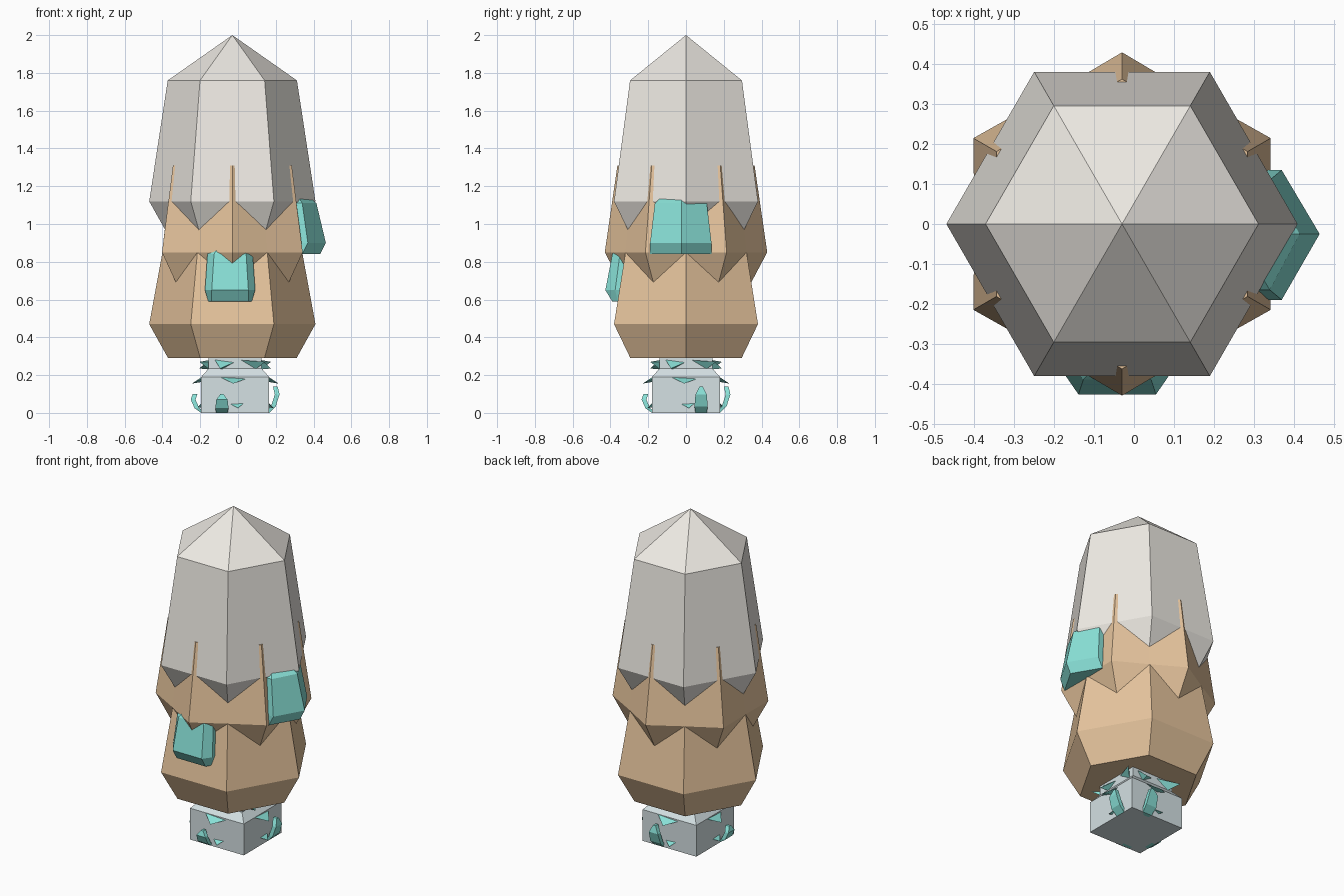
import bpy
from math import cos, sin, radians, pi

if "Cube" in bpy.data.objects:
    bpy.data.objects.remove(bpy.data.objects["Cube"])

CX = -0.03  # axis of the hexagonal body


def mat(name, rgb):
    m = bpy.data.materials.new(name)
    m.diffuse_color = (*rgb, 1)
    m.use_nodes = True
    m.node_tree.nodes["Principled BSDF"].inputs["Base Color"].default_value = m.diffuse_color
    return m


CREAM = mat("cream", (0.85, 0.82, 0.77))
TAN = mat("tan", (0.80, 0.56, 0.34))
TEAL = mat("teal", (0.25, 0.75, 0.68))
PALE = mat("pale_blue", (0.66, 0.75, 0.77))


def mesh(name, verts, faces, material):
    me = bpy.data.meshes.new(name)
    me.from_pydata(verts, [], faces)
    me.materials.append(material)
    ob = bpy.data.objects.new(name, me)
    bpy.context.collection.objects.link(ob)
    bpy.context.view_layer.objects.active = ob
    bpy.ops.object.mode_set(mode='EDIT')
    bpy.ops.mesh.select_all(action='SELECT')
    bpy.ops.mesh.normals_make_consistent(inside=False)
    bpy.ops.object.mode_set(mode='OBJECT')
    return ob


def loft(name, rings, material, apex=None):
    """Skin closed rings of equal length, capped or brought to an apex."""
    n = len(rings[0])
    verts = [v for r in rings for v in r]
    faces = [(k*n + i, k*n + (i+1) % n, (k+1)*n + (i+1) % n, (k+1)*n + i)
             for k in range(len(rings)-1) for i in range(n)]
    faces.append(tuple(range(n)))
    top = (len(rings)-1)*n
    if apex:
        verts.append(apex)
        faces += [(top+i, top+(i+1) % n, len(verts)-1) for i in range(n)]
    else:
        faces.append(tuple(range(top, top+n)))
    return mesh(name, verts, faces, material)


def polar(r, deg, z):
    return (CX + r*cos(radians(deg)), r*sin(radians(deg)), z)


def hexagon(r, z):
    return [polar(r, 60*i, z) for i in range(6)]


def star(corner, ridge, z):
    return [polar(ridge if i % 2 else corner, 30*i, z) for i in range(12)]


# Shell and lower body
loft("pale_shell", [hexagon(0.30, 0.87), hexagon(0.44, 1.12), hexagon(0.342, 1.76)],
     CREAM, apex=(CX, 0, 2.0))
loft("lower_body", [hexagon(0.34, 0.29), hexagon(0.44, 0.47), hexagon(0.37, 0.85)], TAN)

# Ridged collar with thin spikes up the shell and points below
loft("ridged_collar", [star(0.37, 0.43, 0.85), star(0.315, 0.363, 1.31)], TAN)
for i in range(6):
    a = 60*i
    mesh("collar_point", [polar(0.37, a, 0.85), polar(0.43, a+30, 0.85),
                          polar(0.37, a+60, 0.85), polar(0.345, a+30, 0.69)],
         [(0, 1, 2), (0, 1, 3), (1, 2, 3), (2, 0, 3)], TAN)


# Front gem, a chamfered block
def front_ring(z, half_face, half_side, y, ys):
    x = -0.042
    return [(x-half_side, -0.28, z), (x-half_side, ys, z), (x-half_face, y, z),
            (x+half_face, y, z), (x+half_side, ys, z), (x+half_side, -0.28, z)]


loft("front_gem", [front_ring(0.59, 0.097, 0.115, -0.39, -0.36),
                   front_ring(0.65, 0.097, 0.133, -0.427, -0.375),
                   front_ring(0.84, 0.085, 0.12, -0.39, -0.35),
                   front_ring(0.88, 0.06, 0.10, -0.365, -0.33)], TEAL)


# Side gem, folded round the right-hand corner
def side_ring(z, x, y0, y1, drop=0.095):
    return [(0.28, y0+0.01, z), (x-drop-0.03, y0, z), (x-drop, y0, z), (x, -0.025, z),
            (x-drop, y1, z), (x-drop-0.03, y1, z), (0.28, y1-0.01, z)]


loft("side_gem", [side_ring(0.84, 0.435, -0.19, 0.135),
                  side_ring(0.90, 0.465, -0.19, 0.135),
                  side_ring(1.11, 0.415, -0.165, 0.11, 0.075),
                  side_ring(1.135, 0.385, -0.14, 0.085, 0.06)], TEAL)


# Square base with a bevelled shoulder and neck
def square(r, z):
    x = -0.015
    return [(x-r, -r, z), (x+r, -r, z), (x+r, r, z), (x-r, r, z)]


loft("base_block", [square(0.18, 0.0), square(0.18, 0.19), square(0.14, 0.235),
                    square(0.14, 0.31)], PALE)


# Shards and curled slivers repeated on each side of the base
def turned(pts, k):
    c, s = cos(k*pi/2), sin(k*pi/2)
    return [(-0.015 + x*c - y*s, x*s + y*c, z) for x, y, z in pts]


TET = [(0, 1, 2), (0, 1, 3), (1, 2, 3), (2, 0, 3)]
for k in range(4):
    mesh("shoulder_shard", turned([(-0.09, -0.17, 0.195), (0.07, -0.17, 0.185),
                                   (-0.01, -0.23, 0.155), (0, -0.17, 0.165)], k), TET, TEAL)
    mesh("neck_shard", turned([(0.02, -0.135, 0.28), (0.10, -0.13, 0.225),
                               (0.16, -0.19, 0.27), (0.10, -0.13, 0.27)], k), TET, TEAL)
    mesh("neck_leaf", turned([(-0.11, -0.135, 0.285), (0.0, -0.135, 0.27),
                              (-0.08, -0.19, 0.235), (-0.07, -0.135, 0.23)], k), TET, TEAL)
    mesh("foot_shard", turned([(-0.03, -0.175, 0.05), (0.05, -0.175, 0.055),
                               (0.015, -0.205, 0.025), (0.01, -0.175, 0.03)], k), TET, TEAL)
    # curled sliver standing off the face
    h = 0.14 if k in (1, 2) else 0.10
    side = 0.08 if k % 2 else -0.07
    ring = []
    for z, out, w in ((0.0, 0.18, 0.03), (0.25*h, 0.215, 0.035),
                      (0.7*h, 0.235, 0.03), (h, 0.225, 0.008)):
        ring.append(turned([(side-w, -out, z), (side+w, -out, z),
                            (side+w, -out+0.025, z), (side-w, -out+0.025, z)], k))
    loft("curled_sliver", ring, TEAL)
